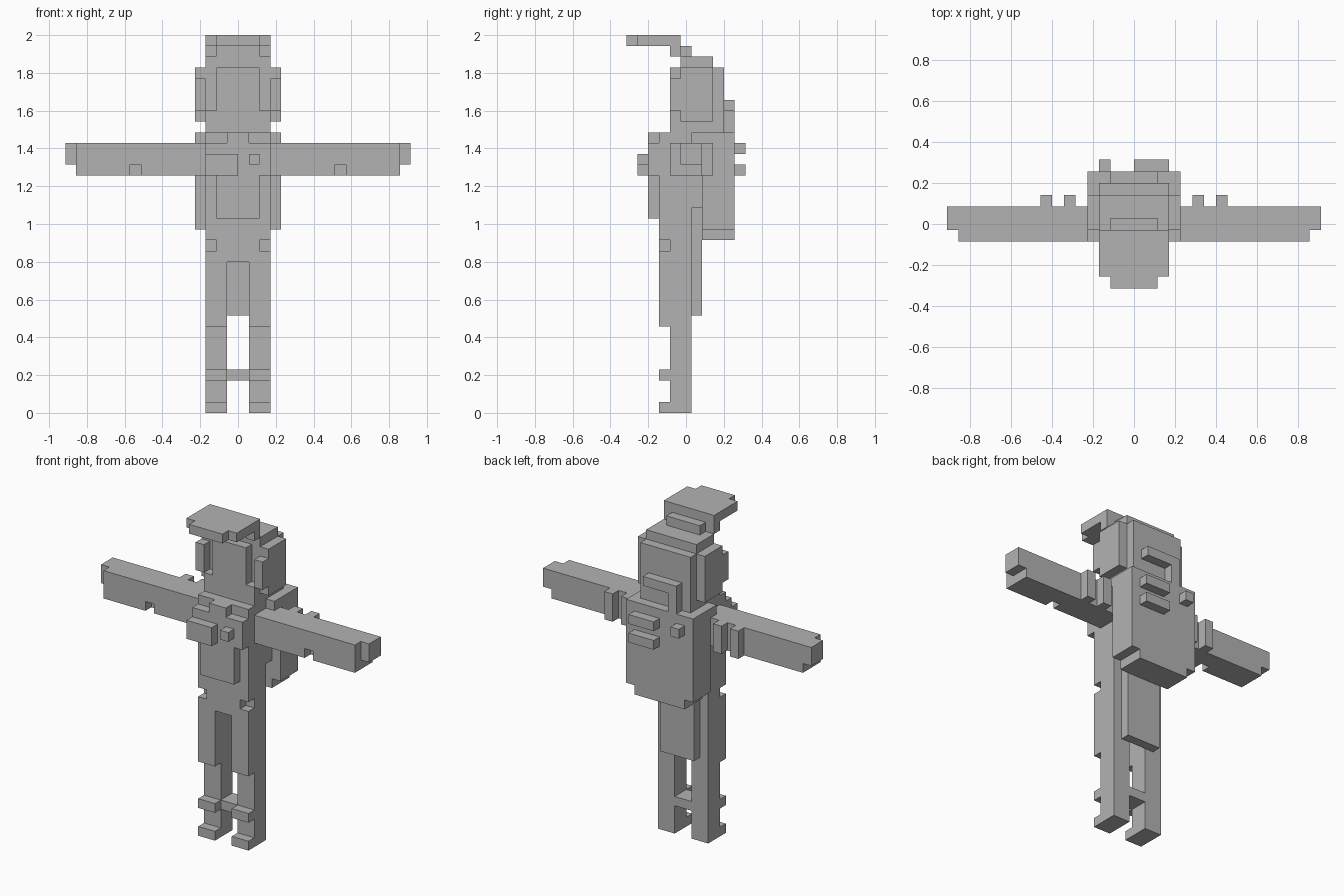
import bpy, bmesh
from mathutils import Vector

if "Cube" in bpy.data.objects:
    bpy.data.objects.remove(bpy.data.objects["Cube"])

U = 2 / 35          # edge length of one block
Y0 = -5.5           # front limit in blocks

grey = bpy.data.materials.new("plain_grey")
grey.diffuse_color = (0.45, 0.45, 0.45, 1)
grey.use_nodes = True
grey.node_tree.nodes["Principled BSDF"].inputs["Base Color"].default_value = grey.diffuse_color


def box(x0, x1, y0, y1, z0, z1):
    return {(x, y, z) for x in range(x0, x1) for y in range(y0, y1) for z in range(z0, z1)}


def both(*b):
    """A box and its mirror image in x."""
    return box(*b) | box(-b[1], -b[0], *b[2:])


parts = {}

# Cap: visor, side tabs and rear band
parts["cap_visor"] = box(-2, 2, 0, 1, 34, 35) | box(-3, 3, 1, 5, 34, 35)
parts["cap_tabs"] = both(2, 3, 4, 5, 33, 34)
parts["cap_band"] = box(-2, 2, 5, 6, 33, 34)

# Head: core, face, chin, crown and back panel
parts["head"] = (box(-3, 3, 5, 8, 26, 33) | box(-2, 2, 4, 5, 28, 32)
                 | box(-3, 3, 4, 5, 26, 28) | box(-3, 3, 8, 9, 26, 32))
parts["side_hair"] = both(3, 4, 5, 8, 27, 32) | both(3, 4, 4, 5, 28, 31)

# Torso with a collar tab, chest plate and narrower belly plate
parts["torso"] = ((box(-3, 3, 3, 6, 14, 26) | box(-3, 3, 6, 7, 19, 26))
                  - both(2, 3, 3, 4, 15, 16))
parts["collar_tab"] = box(-1, 1, 2, 3, 25, 26)
parts["chest_plate"] = box(-3, 3, 2, 3, 22, 25)
parts["belly_plate"] = box(-2, 2, 2, 3, 18, 22)
parts["chest_pouch"] = box(-3, 0, 1, 2, 22, 24)
parts["chest_button"] = box(1, 2, 1, 2, 23, 24)

# Legs with thigh, knee and toe steps, a link between them, and a rear flap
parts["legs"] = (both(1, 3, 4, 6, 0, 14) | both(1, 3, 3, 4, 8, 14)
                 | both(1, 3, 3, 4, 3, 4) | both(1, 3, 3, 4, 0, 1))
parts["leg_link"] = box(-1, 1, 4, 6, 3, 4)
parts["rear_flap"] = box(-2, 2, 6, 7, 9, 19)

# Arms with a lower layer, a slot and rear ridges
parts["arms"] = (both(3, 15, 4, 7, 23, 25) | both(15, 16, 5, 7, 23, 25)
                 | (both(3, 15, 4, 7, 22, 23) - both(9, 10, 4, 5, 22, 23)))
parts["arm_ridges"] = both(5, 6, 7, 8, 22, 25) | both(7, 8, 7, 8, 22, 25)

# Backpack with shoulder straps, rear plates and hose
parts["backpack"] = box(-4, 4, 7, 10, 17, 26) | box(-3, 3, 7, 10, 16, 17)
parts["shoulder_straps"] = both(3, 4, 6, 7, 25, 26)
parts["backpack_plates"] = box(0, 3, 10, 11, 24, 25) | box(0, 3, 10, 11, 22, 23)
parts["backpack_knob"] = box(-3, -2, 10, 11, 24, 25)
parts["backpack_hose"] = box(-2, 2, 9, 10, 28, 29) | box(-2, -1, 9, 10, 26, 28)

filled = set().union(*parts.values())


def build(name, cells):
    """Skin the exposed block sides and merge them into large flat faces."""
    bm = bmesh.new()
    for c in sorted(cells):
        for axis in range(3):
            for side in (0, 1):
                n = list(c)
                n[axis] += 2 * side - 1
                if tuple(n) in filled:
                    continue
                a, b = (axis + 1) % 3, (axis + 2) % 3
                ring = []
                for i, j in ((0, 0), (1, 0), (1, 1), (0, 1)):
                    p = Vector(c)
                    p[axis] += side
                    p[a] += i
                    p[b] += j
                    ring.append(bm.verts.new((p.x * U, (p.y + Y0) * U, p.z * U)))
                bm.faces.new(ring if side else ring[::-1])
    bmesh.ops.remove_doubles(bm, verts=bm.verts, dist=U * 0.01)
    bmesh.ops.dissolve_limit(bm, angle_limit=0.02, verts=bm.verts, edges=bm.edges)
    mesh = bpy.data.meshes.new(name)
    bm.to_mesh(mesh)
    bm.free()
    mesh.materials.append(grey)
    bpy.context.collection.objects.link(bpy.data.objects.new(name, mesh))


for name, cells in parts.items():
    build(name, cells)
